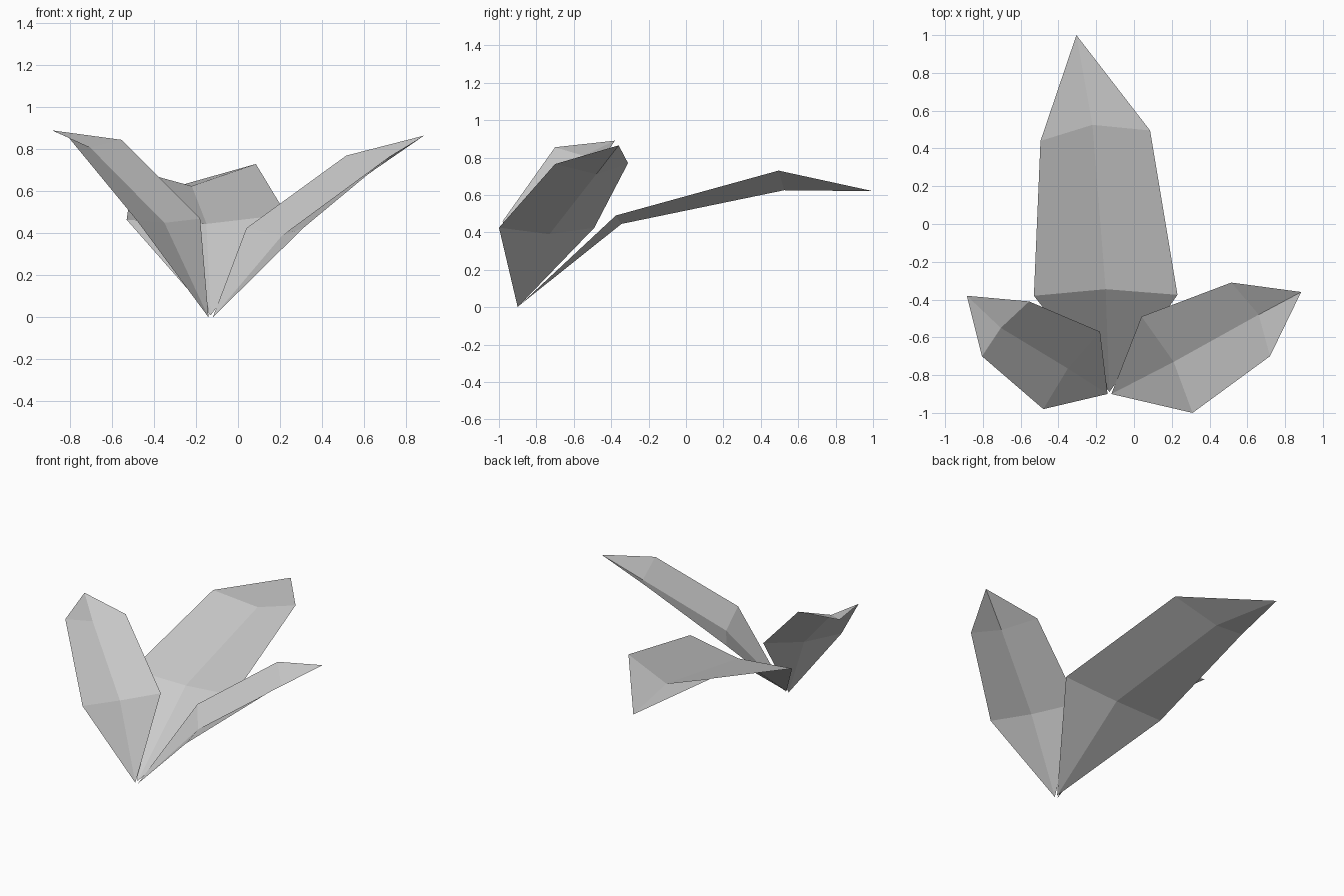
import bpy

cube = bpy.data.objects.get("Cube")
if cube:
    bpy.data.objects.remove(cube, do_unlink=True)

# One plain grey for all leaves
GREY = (0.6, 0.6, 0.6, 1.0)
mat = bpy.data.materials.new("leaf grey")
mat.use_nodes = True
mat.diffuse_color = GREY
bsdf = next(n for n in mat.node_tree.nodes if n.type == 'BSDF_PRINCIPLED')
bsdf.inputs["Base Color"].default_value = GREY
bsdf.inputs["Roughness"].default_value = 0.8


def leaf(name, base, lower, upper, tip):
    """Folded sheet: a base point, two rows (edge, midrib, edge) and a tip."""
    verts = [base, *lower, *upper, tip]
    faces = []
    for i in (1, 2):
        faces += [(0, i + 1, i), (i, i + 1, i + 4, i + 3), (i + 3, i + 4, 7)]
    mesh = bpy.data.meshes.new(name)
    mesh.from_pydata(verts, [], [f for f in faces])
    mesh.materials.append(mat)
    mesh.update()
    # Turn the sheet so its upper side is the front
    if sum(p.normal.z * p.area for p in mesh.polygons) < 0:
        mesh.flip_normals()
    obj = bpy.data.objects.new(name, mesh)
    bpy.context.collection.objects.link(obj)
    return obj


# Long leaf reaching backwards
leaf("back_leaf", (-0.13, -0.89, 0.01),
     [(-0.53, -0.38, 0.465), (-0.15, -0.345, 0.445), (0.23, -0.375, 0.49)],
     [(-0.495, 0.44, 0.70), (-0.22, 0.525, 0.625), (0.085, 0.495, 0.73)],
     (-0.305, 1.0, 0.62))

# Side leaf towards +x
leaf("left_leaf", (-0.12, -0.90, 0.0),
     [(0.04, -0.49, 0.425), (0.21, -0.73, 0.39), (0.31, -1.0, 0.425)],
     [(0.515, -0.31, 0.77), (0.66, -0.48, 0.71), (0.72, -0.70, 0.765)],
     (0.885, -0.36, 0.865))

# Side leaf towards -x
leaf("right_leaf", (-0.14, -0.90, 0.0),
     [(-0.18, -0.57, 0.47), (-0.35, -0.765, 0.45), (-0.48, -0.98, 0.46)],
     [(-0.555, -0.41, 0.845), (-0.705, -0.55, 0.81), (-0.805, -0.70, 0.855)],
     (-0.885, -0.38, 0.89))
